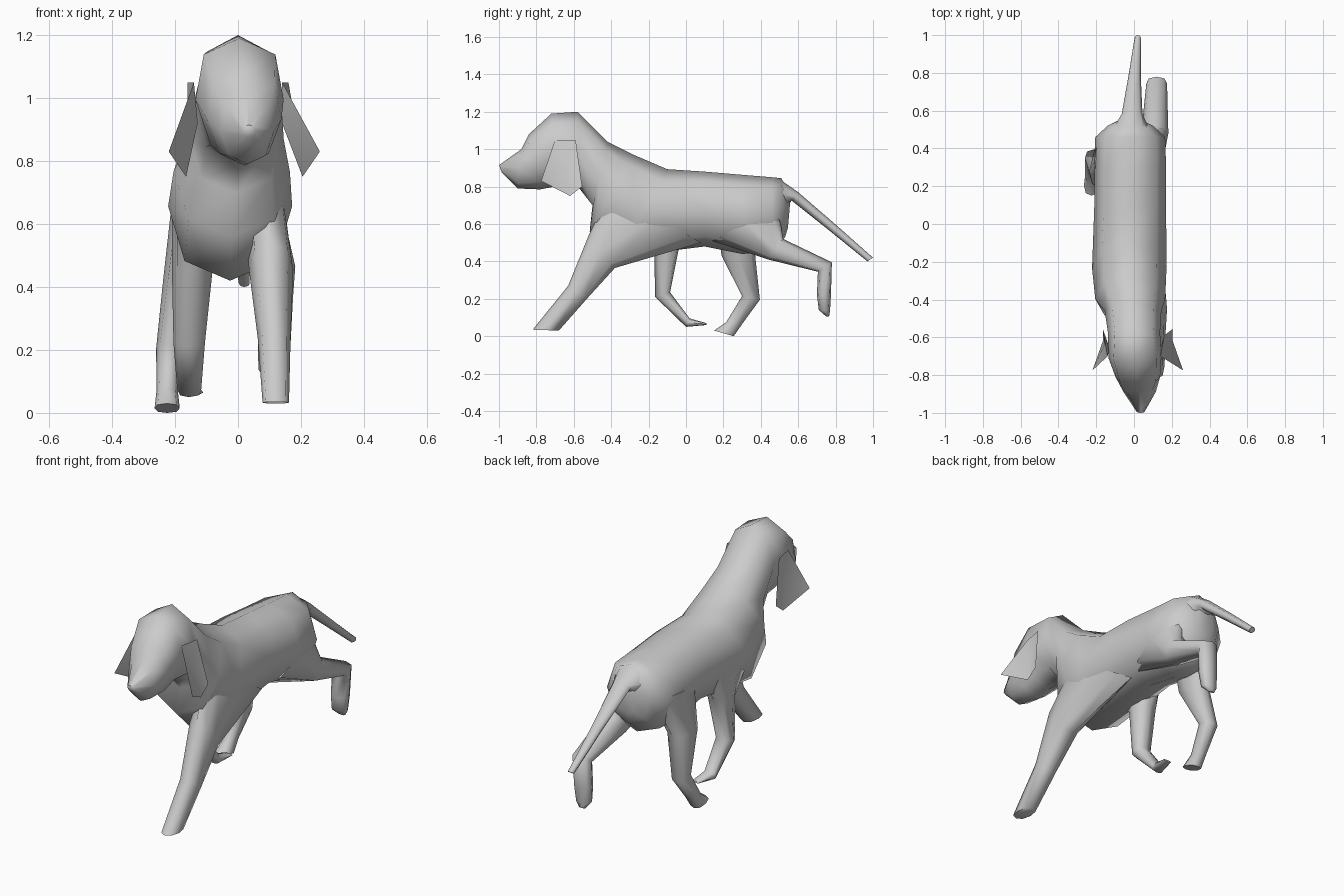
import bpy, bmesh
from math import cos, sin, pi
from mathutils import Vector


def finish(name, bm, angle=1.25):
    bmesh.ops.recalc_face_normals(bm, faces=bm.faces)
    me = bpy.data.meshes.new(name)
    bm.to_mesh(me)
    bm.free()
    ob = bpy.data.objects.new(name, me)
    bpy.context.collection.objects.link(ob)
    bpy.ops.object.select_all(action='DESELECT')
    ob.select_set(True)
    bpy.context.view_layer.objects.active = ob
    bpy.ops.object.shade_smooth_by_angle(angle=angle)
    return ob


# Loft rings between pairs of side-profile points:
# (y1, z1, y2, z2, x centre, half width, optional taper towards point 2)
def loft(name, sections, sides=8, boxy=1.0):
    bm = bmesh.new()
    rings = []
    for y1, z1, y2, z2, xc, w, *taper in sections:
        mid = Vector((xc, (y1 + y2) / 2, (z1 + z2) / 2))
        a = Vector((0, (y1 - y2) / 2, (z1 - z2) / 2))
        tp = taper[0] if taper else 0
        ring = []
        for i in range(sides):
            t = 2 * pi * i / sides
            k = boxy if i % 2 else 1.0
            b = Vector((w * (1 + tp * cos(t)), 0, 0))
            ring.append(bm.verts.new(mid + (a * cos(t) + b * sin(t)) * k))
        rings.append(ring)
    for r, s in zip(rings, rings[1:]):
        for i in range(sides):
            j = (i + 1) % sides
            bm.faces.new((r[i], r[j], s[j], s[i]))
    bm.faces.new(rings[0])
    bm.faces.new(rings[-1])
    return finish(name, bm)


# Head, neck and torso as one skin
loft("body", [
    (-1.00, 0.915, -0.985, 0.875, 0.035, 0.022),
    (-0.88, 1.00, -0.90, 0.79, 0.03, 0.085, 0.1),
    (-0.84, 1.08, -0.78, 0.785, 0.02, 0.118, 0.15),
    (-0.72, 1.19, -0.70, 0.80, 0.005, 0.14, 0.15),
    (-0.58, 1.20, -0.57, 0.79, 0.0, 0.138, 0.0),
    (-0.42, 1.04, -0.50, 0.70, -0.005, 0.15),
    (-0.28, 0.97, -0.515, 0.56, -0.02, 0.185),
    (-0.10, 0.893, -0.37, 0.42, -0.025, 0.197),
    (0.10, 0.88, 0.10, 0.48, -0.02, 0.19),
    (0.30, 0.863, 0.30, 0.44, -0.02, 0.19),
    (0.46, 0.85, 0.46, 0.45, -0.02, 0.185),
    (0.51, 0.845, 0.53, 0.53, -0.02, 0.12),
    (0.56, 0.75, 0.545, 0.58, -0.02, 0.055),
], boxy=1.04)

# Tail
loft("tail", [
    (0.50, 0.84, 0.53, 0.68, -0.015, 0.09),
    (0.60, 0.77, 0.565, 0.725, -0.01, 0.055),
    (0.80, 0.597, 0.76, 0.57, 0.003, 0.033),
    (1.00, 0.42, 0.97, 0.40, 0.02, 0.017),
])

# Right front leg, stretched forward, webbed back into the belly
loft("front_leg_right", [
    (-0.40, 0.78, 0.08, 0.50, 0.085, 0.065),
    (-0.52, 0.54, -0.38, 0.365, 0.105, 0.07),
    (-0.63, 0.27, -0.53, 0.20, 0.115, 0.052),
    (-0.82, 0.035, -0.68, 0.03, 0.12, 0.042),
], boxy=1.06)

# Left front leg, folded under the chest
loft("front_leg_left", [
    (-0.40, 0.72, 0.05, 0.62, -0.14, 0.07),
    (-0.17, 0.46, -0.04, 0.46, -0.145, 0.065),
    (-0.165, 0.21, -0.085, 0.235, -0.155, 0.05),
    (0.00, 0.05, 0.02, 0.095, -0.155, 0.038),
    (0.11, 0.06, 0.11, 0.07, -0.135, 0.025),
], boxy=1.06)

# Left hind leg, swung forward
loft("hind_leg_left", [
    (0.16, 0.66, 0.50, 0.68, -0.14, 0.07),
    (0.19, 0.43, 0.37, 0.43, -0.175, 0.062),
    (0.30, 0.215, 0.395, 0.195, -0.215, 0.045),
    (0.215, 0.075, 0.30, 0.065, -0.225, 0.034),
    (0.15, 0.03, 0.255, 0.0, -0.225, 0.04),
], boxy=1.06)

# Right hind leg, kicked back
loft("hind_leg_right", [
    (0.49, 0.70, 0.14, 0.51, 0.085, 0.065),
    (0.52, 0.52, 0.44, 0.41, 0.11, 0.072),
    (0.78, 0.395, 0.705, 0.345, 0.12, 0.055),
    (0.775, 0.22, 0.70, 0.22, 0.115, 0.052),
    (0.77, 0.135, 0.71, 0.14, 0.11, 0.045),
    (0.765, 0.105, 0.75, 0.105, 0.11, 0.02),
], boxy=1.06)

# Hanging ears: cupped flaps, outer hollow and inner layer
EAR = [(0.14, -0.70, 1.05), (0.16, -0.59, 1.05), (0.205, -0.555, 0.80),
       (0.205, -0.62, 0.75), (0.26, -0.775, 0.83)]
for side, shift, name in ((1, 0, "ear_right"), (-1, 0.04, "ear_left")):
    bm = bmesh.new()
    rim = [bm.verts.new((side * (x - shift * (x > 0.18)), y, z)) for x, y, z in EAR]
    for cx, cy in ((0.17, -0.64), (0.14, -0.66)):
        c = bm.verts.new((side * (cx - shift * 0.3), cy, 0.92))
        for p, q in zip(rim, rim[1:] + rim[:1]):
            bm.faces.new((p, q, c))
    finish(name, bm, 0.6)
